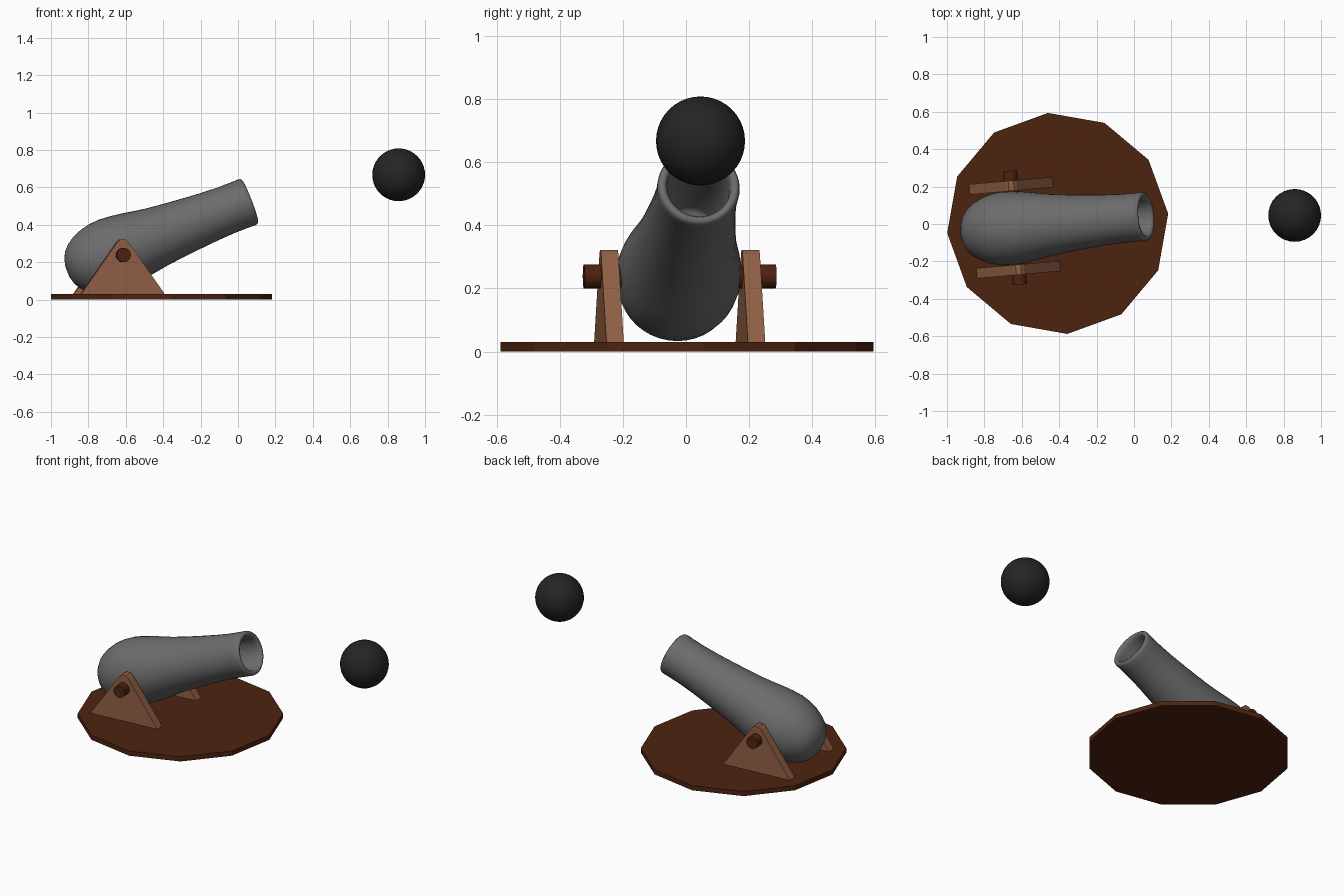
import bpy, bmesh, math
from mathutils import Matrix, Vector

if "Cube" in bpy.data.objects:
    bpy.data.objects.remove(bpy.data.objects["Cube"])


def material(name, rgb):
    m = bpy.data.materials.new(name)
    m.diffuse_color = (*rgb, 1)
    m.use_nodes = True
    m.node_tree.nodes["Principled BSDF"].inputs["Base Color"].default_value = m.diffuse_color
    return m


DARK_WOOD = material("dark_wood", (0.075, 0.017, 0.005))
LIGHT_WOOD = material("light_wood", (0.28, 0.115, 0.058))
IRON = material("grey_iron", (0.15, 0.15, 0.15))
BLACK = material("black_iron", (0.018, 0.018, 0.018))

YAW = Matrix.Rotation(math.radians(5), 4, 'Z')
PIVOT = Matrix.Translation((-0.637, -0.02, 0)) @ YAW   # gun carriage frame


def finish(name, bm, mat, matrix, smooth=None):
    bmesh.ops.recalc_face_normals(bm, faces=bm.faces)
    me = bpy.data.meshes.new(name)
    bm.to_mesh(me)
    bm.free()
    me.materials.append(mat)
    ob = bpy.data.objects.new(name, me)
    bpy.context.collection.objects.link(ob)
    ob.matrix_world = matrix
    if smooth:
        me.polygons.foreach_set("use_smooth", [True] * len(me.polygons))
        me.set_sharp_from_angle(angle=math.radians(smooth))
    return ob


def cylinder(name, radius, depth, sides, mat, matrix, smooth=None):
    bm = bmesh.new()
    bmesh.ops.create_cone(bm, cap_ends=True, segments=sides, radius1=radius,
                          radius2=radius, depth=depth)
    return finish(name, bm, mat, matrix, smooth)


def lathe(name, profile, sides, mat, matrix, smooth):
    """Revolve (position, radius) points around the local x axis."""
    bm = bmesh.new()
    rings = []
    for x, r in profile:
        if r == 0:
            rings.append([bm.verts.new((x, 0, 0))] * sides)
        else:
            rings.append([bm.verts.new((x, r * math.cos(a), r * math.sin(a)))
                          for a in (2 * math.pi * i / sides for i in range(sides))])
    for a, b in zip(rings, rings[1:]):
        for i in range(sides):
            j = (i + 1) % sides
            bm.faces.new(list(dict.fromkeys((a[i], a[j], b[j], b[i]))))
    return finish(name, bm, mat, matrix, smooth)


# Twelve-sided base board
cylinder("base_board", 0.593, 0.03, 12, DARK_WOOD,
         Matrix.Translation((-0.408, 0.003, 0.015)) @ YAW @ Matrix.Rotation(math.pi / 2, 4, 'Z'))

# Hollow barrel: round breech, tapering body, rounded lip, bore
barrel = [(-0.315, 0), (-0.312, 0.04), (-0.302, 0.075), (-0.285, 0.106), (-0.258, 0.135),
          (-0.22, 0.16), (-0.17, 0.181), (-0.115, 0.194), (-0.06, 0.198), (0.0, 0.194),
          (0.06, 0.186), (0.13, 0.174), (0.2, 0.163), (0.3, 0.152), (0.4, 0.143),
          (0.5, 0.135), (0.6, 0.130), (0.68, 0.130), (0.715, 0.131), (0.729, 0.128),
          (0.736, 0.119), (0.733, 0.108), (0.722, 0.101), (0.7, 0.099), (0.5, 0.097),
          (0.3, 0.095), (0.28, 0.085), (0.27, 0)]
lathe("barrel", barrel, 40, IRON,
      PIVOT @ Matrix.Translation((0.017, 0, 0.263)) @ Matrix.Rotation(math.radians(-21), 4, 'Y'), 60)

# Shaft the barrel pivots on
cylinder("pivot_shaft", 0.038, 0.61, 20, DARK_WOOD,
         PIVOT @ Matrix.Translation((0, 0, 0.238)) @ Matrix.Rotation(math.pi / 2, 4, 'X'), 40)

# Two triangular side brackets
outline = [(-0.225, 0.028), (0.225, 0.028), (0.03, 0.308), (0.014, 0.321),
           (-0.014, 0.321), (-0.03, 0.308)]
for side, y in (("front", -0.225), ("back", 0.225)):
    bm = bmesh.new()
    face = bm.faces.new([bm.verts.new((x, y - 0.0275, z)) for x, z in outline])
    geo = bmesh.ops.extrude_face_region(bm, geom=[face])["geom"]
    bmesh.ops.translate(bm, vec=Vector((0, 0.055, 0)),
                        verts=[v for v in geo if isinstance(v, bmesh.types.BMVert)])
    finish(side + "_bracket", bm, LIGHT_WOOD, PIVOT)

# Flying ball
bm = bmesh.new()
bmesh.ops.create_uvsphere(bm, u_segments=32, v_segments=20, radius=0.141)
finish("cannon_ball", bm, BLACK, Matrix.Translation((0.859, 0.046, 0.667)), 60)
